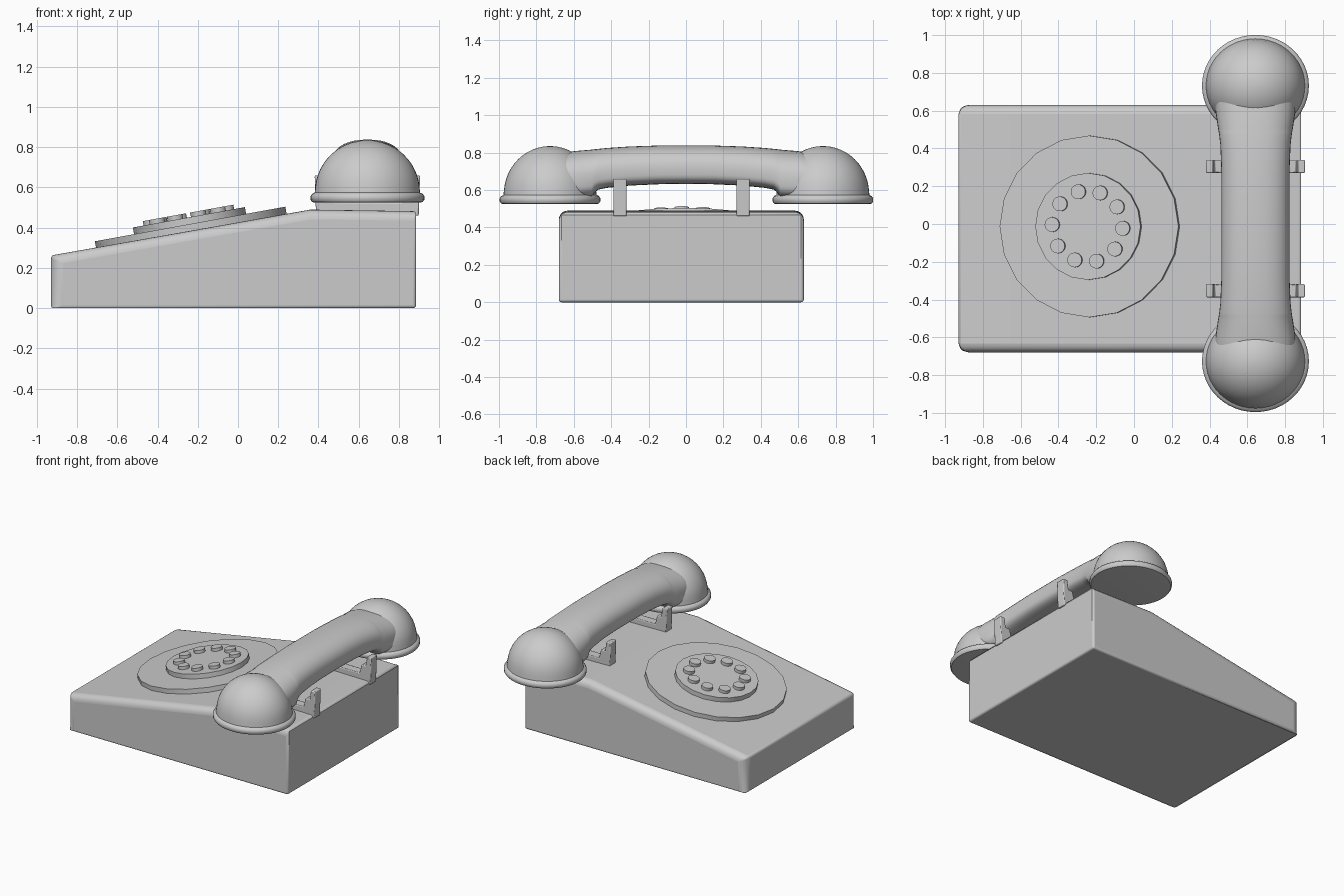
import bpy, bmesh, math
from mathutils import Matrix, Vector

if "Cube" in bpy.data.objects:
    bpy.data.objects.remove(bpy.data.objects["Cube"])

HX = 0.643                     # handset centre line
TILT = math.radians(10.3)      # slope of the dial face


def finish(name, bm, angle=35):
    bmesh.ops.recalc_face_normals(bm, faces=bm.faces)
    me = bpy.data.meshes.new(name)
    bm.to_mesh(me)
    bm.free()
    ob = bpy.data.objects.new(name, me)
    bpy.context.collection.objects.link(ob)
    bpy.ops.object.select_all(action='DESELECT')
    ob.select_set(True)
    bpy.context.view_layer.objects.active = ob
    bpy.ops.object.shade_smooth_by_angle(angle=math.radians(angle))
    return ob


def prism(points, y0, y1):
    """Extrude an x-z profile along y."""
    bm = bmesh.new()
    a = [bm.verts.new((x, y0, z)) for x, z in points]
    b = [bm.verts.new((x, y1, z)) for x, z in points]
    bm.faces.new(a)
    bm.faces.new(b[::-1])
    n = len(points)
    for i in range(n):
        j = (i + 1) % n
        bm.faces.new((a[i], b[i], b[j], a[j]))
    return bm


def loft(rings):
    """Skin a list of closed rings and cap both ends."""
    bm = bmesh.new()
    vs = [[bm.verts.new(p) for p in r] for r in rings]
    n = len(vs[0])
    for a, b in zip(vs, vs[1:]):
        for i in range(n):
            j = (i + 1) % n
            bm.faces.new((a[i], a[j], b[j], b[i]))
    bm.faces.new(vs[0])
    bm.faces.new(vs[-1])
    return bm


# Wedge-shaped body with differently rounded edges
bm = prism([(-0.93, 0), (0.885, 0), (0.885, 0.482), (0.36, 0.49), (-0.93, 0.262)], -0.68, 0.63)
weight = bm.edges.layers.float.new("bevel_weight_edge")
for e in bm.edges:
    a, b = (v.co for v in e.verts)
    top = min(a.z, b.z) > 0.1
    along_y = abs(a.y - b.y) > 0.1
    if not along_y and not top and abs(a.z - b.z) > 0.1:
        e[weight] = 1.0 if a.x < 0 else 0.25
    elif top and not along_y:
        e[weight] = 0.8
    elif top and abs(a.x - 0.36) < 0.01:
        e[weight] = 0.0
    else:
        e[weight] = 0.25
body = finish("body", bm, 40)
bev = body.modifiers.new("rounding", 'BEVEL')
bev.limit_method = 'WEIGHT'
bev.width = 0.06
bev.segments = 5

# Dial: stacked tilted discs and a ring of ten buttons
face = (Matrix.Translation((-0.232, -0.013, 0.385))
        @ Matrix.Rotation(-TILT, 4, 'Y'))


def disc(name, r, z0, z1, sides, x=0, y=0):
    bm = bmesh.new()
    bmesh.ops.create_cone(bm, cap_ends=True, segments=sides, radius1=r, radius2=r,
                          depth=z1 - z0,
                          matrix=face @ Matrix.Translation((x, y, (z0 + z1) / 2)))
    return finish(name, bm, 35)


disc("dial_plate", 0.481, -0.03, 0.034, 20)
disc("dial_ring", 0.283, 0.02, 0.068, 20)
for i in range(10):
    t = math.radians(-3 + 36 * i)
    disc("dial_button", 0.039, 0.05, 0.09, 20, 0.19 * math.cos(t), 0.19 * math.sin(t))

# Cradle hooks: stepped U profiles under the handle
half = [(0.255, 0.46), (0.262, 0.66), (0.225, 0.66), (0.215, 0.59), (0.18, 0.59), (0.165, 0.525)]
u = [(HX + x, z) for x, z in half] + [(HX - x, z) for x, z in reversed(half)]
for y in (0.305, -0.353):
    hook = finish("cradle_hook", prism(u, y - 0.035, y + 0.035), 30)
    b = hook.modifiers.new("soft_edges", 'BEVEL')
    b.width = 0.006
    b.segments = 2

# Ear and mouth bells: lathed dome with a rolled rim
prof = [(0.25, 0.525), (0.274, 0.527), (0.283, 0.539), (0.283, 0.556), (0.275, 0.568), (0.262, 0.574)]
prof += [(0.26 * math.cos(t), 0.58 + 0.255 * math.sin(t))
         for t in (math.radians(5 + 83 * k / 12) for k in range(13))]
for name, cy in (("earpiece", 0.732), ("mouthpiece", -0.727)):
    rings = [[(HX + r * math.cos(2 * math.pi * k / 48),
               cy + 0.95 * r * math.sin(2 * math.pi * k / 48), z) for k in range(48)]
             for r, z in prof]
    finish(name, loft(rings), 40)

# Handle: (y, half width, bottom, top) sections, mirrored in y
sec = [(0.0, 0.18, 0.632, 0.838), (0.15, 0.18, 0.631, 0.838), (0.3, 0.181, 0.624, 0.833),
       (0.42, 0.186, 0.612, 0.825), (0.47, 0.192, 0.602, 0.82), (0.49, 0.195, 0.585, 0.818),
       (0.505, 0.198, 0.56, 0.816), (0.6, 0.212, 0.555, 0.808), (0.68, 0.212, 0.555, 0.79)]
sec = [(-y, w, lo, hi) for y, w, lo, hi in reversed(sec[1:])] + sec


def section(y, w, lo, hi, n=40):
    pts = []
    mid = lo + (hi - lo) * 0.4
    for k in range(n):
        t = 2 * math.pi * k / n
        c, s = math.cos(t), math.sin(t)
        p = 2 / 2.3 if s > 0 else 2 / 4
        x = w * math.copysign(abs(c) ** p, c)
        z = mid + ((hi - mid) if s > 0 else (mid - lo)) * math.copysign(abs(s) ** p, s)
        pts.append((HX + x, y, z))
    return pts


finish("handle", loft([section(*s) for s in sec]), 50)
